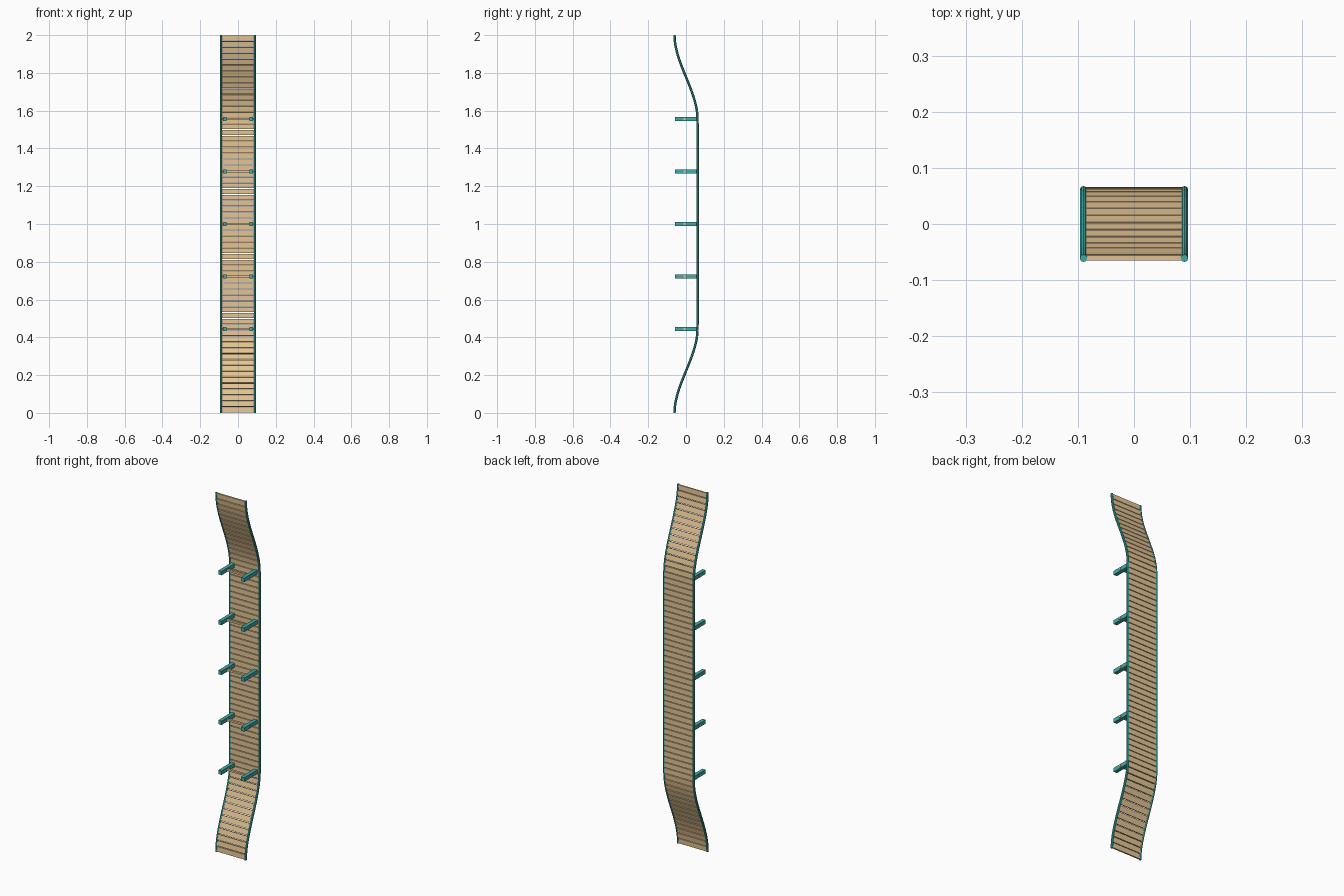
import bpy, math
from mathutils import Vector, Matrix

if "Cube" in bpy.data.objects:
    bpy.data.objects.remove(bpy.data.objects["Cube"])

def material(name, color):
    m = bpy.data.materials.new(name)
    m.diffuse_color = color
    m.use_nodes = True
    m.node_tree.nodes["Principled BSDF"].inputs["Base Color"].default_value = m.diffuse_color
    return m

WOOD = material("wood", (0.78, 0.56, 0.30, 1))
TEAL = material("teal", (0.05, 0.42, 0.40, 1))

N = 64              # planks along the walkway
RAMP = 0.444        # length of each curved end
LOW, HIGH = -0.061, 0.061

def path(z):
    t = min(1, min(z, 2 - z) / RAMP)
    return Vector((0, LOW + (HIGH - LOW) * t * t * (3 - 2 * t), z))

def finish(ob, name, mat):
    ob.name = name
    ob.data.materials.append(mat)
    return ob

def box(name, loc, size, mat, angle=0):
    bpy.ops.mesh.primitive_cube_add(size=1, location=loc)
    ob = bpy.context.object
    ob.data.transform(Matrix.Diagonal((*size, 1)))
    ob.rotation_euler.x = angle
    return finish(ob, name, mat)

def rod(name, a, b, radius, mat, sides=10):
    d = b - a
    bpy.ops.mesh.primitive_cylinder_add(vertices=sides, radius=radius, depth=d.length, location=(a + b) / 2)
    ob = bpy.context.object
    ob.rotation_euler = d.to_track_quat('Z', 'Y').to_euler()
    finish(ob, name, mat)
    bpy.ops.object.shade_smooth_by_angle()
    return ob

# deck planks and the edge rail segments that follow them
for i in range(N):
    a, b = path(2 * i / N), path(2 * (i + 1) / N)
    d = b - a
    box("plank", (a + b) / 2, (0.178, 0.009, d.length * 0.88), WOOD, math.atan2(-d.y, d.z))
    for s in (-1, 1):
        off = Vector((s * 0.09, 0, 0))
        rod("edge_rail", a + off, b + off, 0.0065, TEAL)

# support posts with a cross brace under the level span
for k in range(5):
    z = RAMP + k * (2 - 2 * RAMP) / 4
    for s in (-1, 1):
        box("support_post", (s * 0.07, 0, z), (0.02, 0.118, 0.022), TEAL)
    box("cross_brace", (0, -0.008, z), (0.166, 0.012, 0.01), WOOD)
